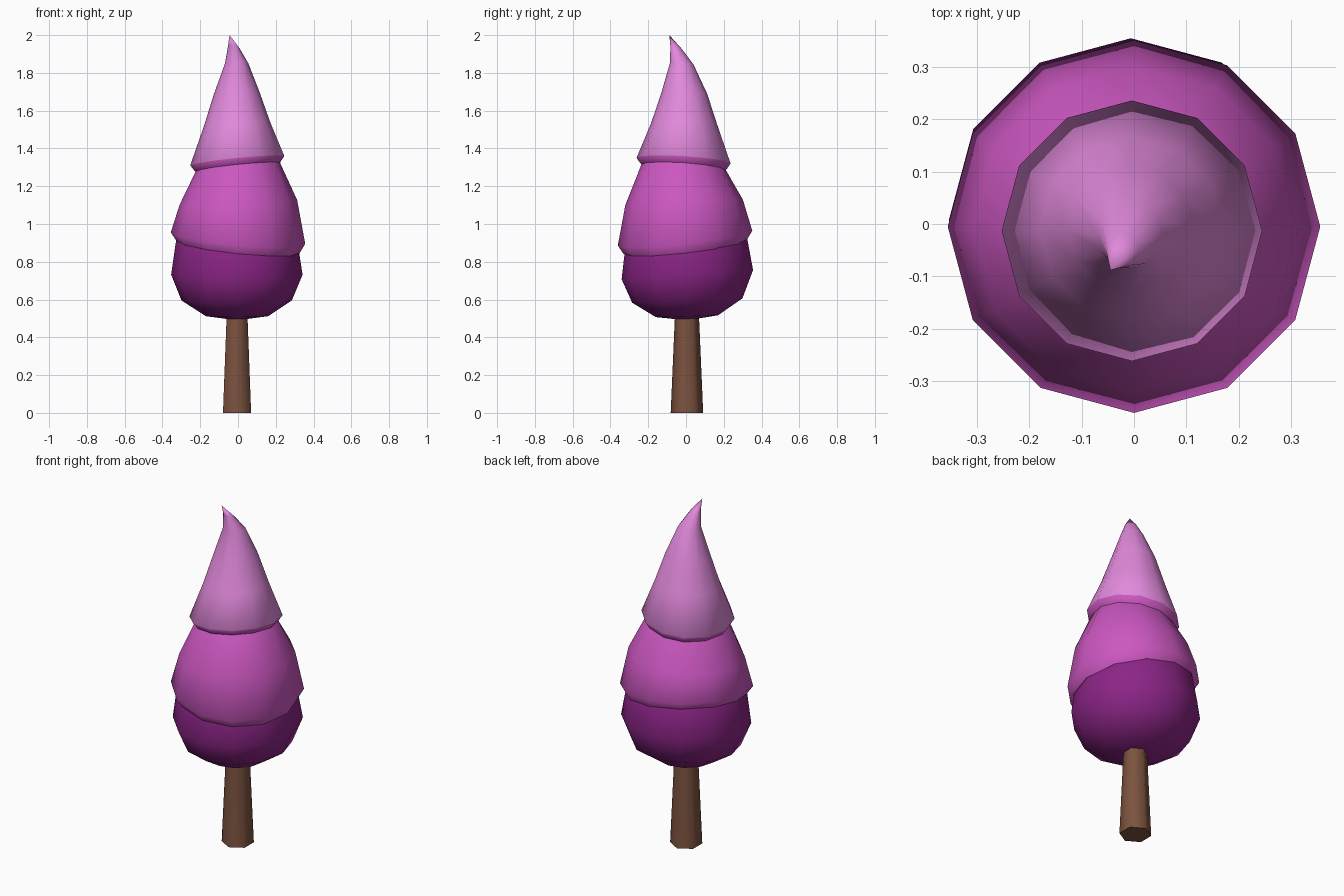
import bpy, bmesh, math

if "Cube" in bpy.data.objects:
    bpy.data.objects.remove(bpy.data.objects["Cube"])


def material(name, rgb):
    m = bpy.data.materials.new(name)
    m.diffuse_color = (*rgb, 1)
    m.use_nodes = True
    m.node_tree.nodes["Principled BSDF"].inputs["Base Color"].default_value = m.diffuse_color
    return m


brown = material("bark brown", (0.20, 0.085, 0.05))
dark = material("dark purple", (0.26, 0.018, 0.24))
mid = material("mid purple", (0.60, 0.095, 0.53))
light = material("light pink", (0.75, 0.25, 0.71))


def loft(name, rings, sides, mats, start=0.0, lip=0, cap=False, tip=None, low=None):
    """Rings are (cx, cy, z, radius, slope_x, slope_y); slopes tilt each ring.
    The first `lip` bands take the second material."""
    bm = bmesh.new()
    loops = []
    for cx, cy, z, r, sx, sy in rings:
        loop = []
        for i in range(sides):
            a = start + 2 * math.pi * i / sides
            x, y = r * math.cos(a), r * math.sin(a)
            loop.append(bm.verts.new((cx + x, cy + y, z + sx * x + sy * y)))
        loops.append(loop)
    for k, (a, b) in enumerate(zip(loops, loops[1:])):
        for i in range(sides):
            j = (i + 1) % sides
            f = bm.faces.new((a[i], a[j], b[j], b[i]))
            f.material_index = 1 if k < lip else 0
    if cap:
        bm.faces.new(loops[0][::-1])
    for point, loop, flip in ((tip, loops[-1], False), (low, loops[0], True)):
        if point:
            v = bm.verts.new(point)
            for i in range(sides):
                p, q = loop[i], loop[(i + 1) % sides]
                bm.faces.new((q, p, v) if flip else (p, q, v))
    me = bpy.data.meshes.new(name)
    bm.to_mesh(me)
    bm.free()
    for m in mats:
        me.materials.append(m)
    me.polygons.foreach_set("use_smooth", [True] * len(me.polygons))
    me.set_sharp_from_angle(angle=math.radians(65))
    ob = bpy.data.objects.new(name, me)
    bpy.context.collection.objects.link(ob)
    return ob


# Tapered six-sided trunk
loft("trunk", [(-0.005, 0.005, 0, 0.086, 0, 0),
               (-0.005, 0.005, 0.6, 0.060, 0, 0)],
     6, [brown], start=math.pi / 2, cap=True)

# Rounded lower foliage
loft("lower_foliage", [(-0.005, 0.005, 0.512, 0.165, 0, 0.03),
                       (-0.007, 0.007, 0.595, 0.292, 0, 0.04),
                       (-0.006, 0.007, 0.732, 0.348, 0, 0.07),
                       (-0.005, 0.000, 0.93, 0.318, -0.05, 0.08),
                       (0, 0, 1.0, 0.27, -0.05, 0.08)],
     12, [dark], low=(-0.005, 0.005, 0.49))

# Middle foliage tier with a turned-in hem
loft("middle_foliage", [(0, -0.005, 0.885, 0.305, -0.1, 0.11),
                        (0, -0.005, 0.878, 0.326, -0.1, 0.11),
                        (0, -0.005, 0.925, 0.356, -0.085, 0.11),
                        (0.002, -0.010, 1.115, 0.311, 0.04, 0.045),
                        (0, -0.012, 1.31, 0.219, 0.10, -0.08),
                        (0, -0.010, 1.36, 0.17, 0.10, -0.06)],
     12, [mid])

# Top cone with bent tip and darker hem
loft("top_foliage", [(-0.003, -0.013, 1.305, 0.205, 0.1, -0.07),
                     (-0.003, -0.013, 1.300, 0.224, 0.1, -0.07),
                     (-0.004, -0.013, 1.335, 0.249, 0.1, -0.06),
                     (-0.005, -0.010, 1.53, 0.175, 0.06, -0.02),
                     (-0.006, -0.010, 1.69, 0.122, 0.03, 0),
                     (-0.007, -0.022, 1.85, 0.062, 0, -0.1),
                     (-0.022, -0.052, 1.935, 0.031, -0.2, -0.3)],
     12, [light, mid], lip=2, tip=(-0.045, -0.088, 2.0))
